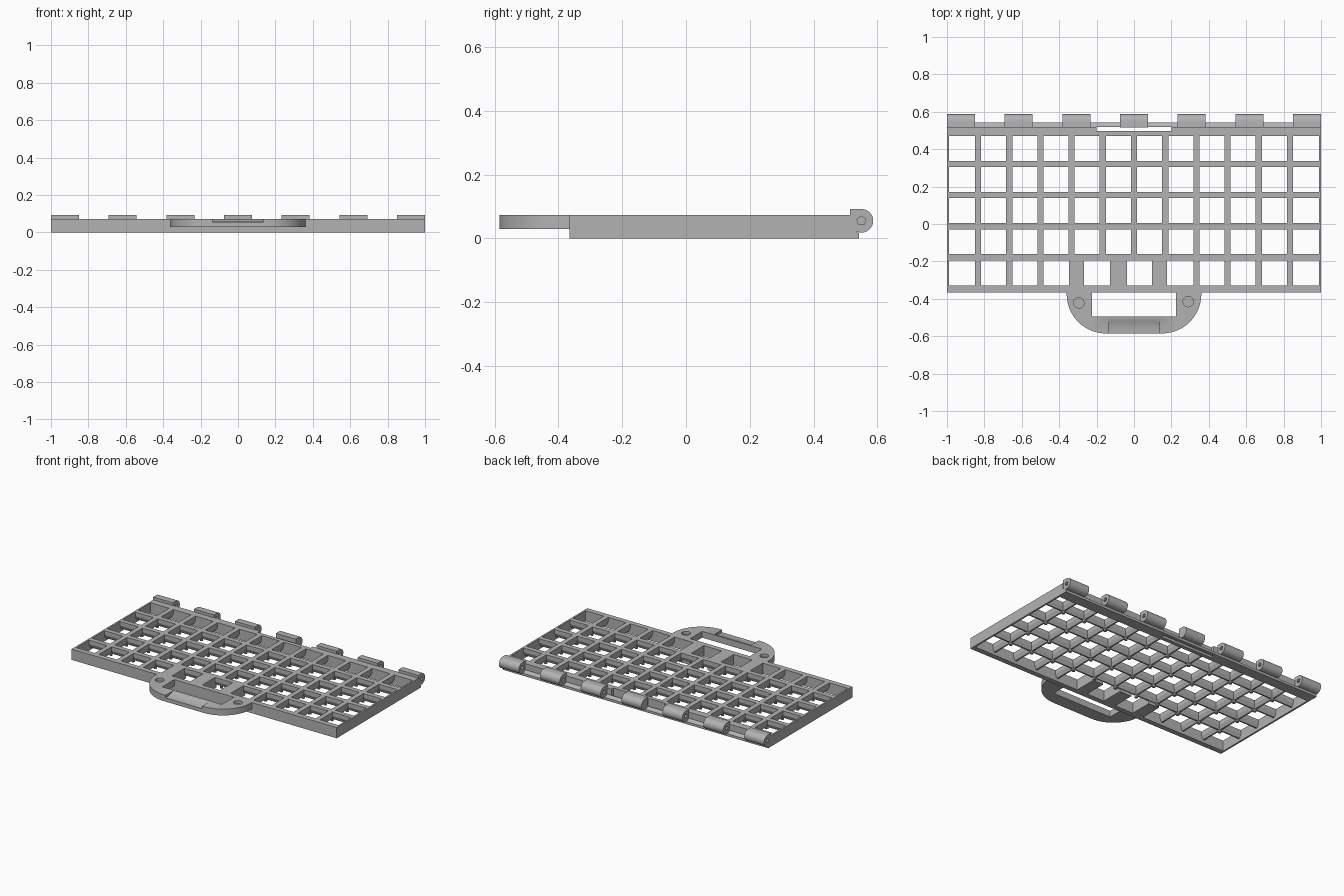
import bpy, bmesh, math
from mathutils import Matrix

if "Cube" in bpy.data.objects:
    bpy.data.objects.remove(bpy.data.objects["Cube"], do_unlink=True)

TOP = 0.073
grey = bpy.data.materials.new("light grey plastic")
grey.use_nodes = True
grey.diffuse_color = (0.45, 0.45, 0.45, 1)
grey.node_tree.nodes["Principled BSDF"].inputs["Base Color"].default_value = (0.45, 0.45, 0.45, 1)


def prism(bm, profile, start, end, axis):
    """Extrude a closed 2D profile along one axis: x uses (y,z), y uses (x,z), z uses (x,y)."""
    def place(p, t):
        return {"x": (t, p[0], p[1]), "y": (p[0], t, p[1]), "z": (p[0], p[1], t)}[axis]
    a = [bm.verts.new(place(p, start)) for p in profile]
    b = [bm.verts.new(place(p, end)) for p in profile]
    n = len(profile)
    faces = [bm.faces.new(a), bm.faces.new(b)]
    for i in range(n):
        j = (i + 1) % n
        faces.append(bm.faces.new((a[i], a[j], b[j], b[i])))
    bmesh.ops.recalc_face_normals(bm, faces=faces)


def box(bm, x0, x1, y0, y1, z0=0, z1=TOP):
    prism(bm, [(x0, y0), (x1, y0), (x1, y1), (x0, y1)], z0, z1, "z")


def arc(cx, cy, r, a0, a1, n):
    angles = [math.radians(a0 + (a1 - a0) * i / n) for i in range(n + 1)]
    return [(cx + r * math.cos(a), cy + r * math.sin(a)) for a in angles]


def finish(name, bm):
    mesh = bpy.data.meshes.new(name)
    bm.to_mesh(mesh)
    bm.free()
    mesh.materials.append(grey)
    obj = bpy.data.objects.new(name, mesh)
    bpy.context.collection.objects.link(obj)
    return obj


def cut(obj, bm):
    cutter = finish("cutter", bm)
    cutter.hide_render = True
    mod = obj.modifiers.new("cut", "BOOLEAN")
    mod.operation = "DIFFERENCE"
    mod.solver = "EXACT"
    mod.object = cutter
    bpy.context.view_layer.objects.active = obj
    bpy.ops.object.modifier_apply(modifier=mod.name)
    bpy.data.objects.remove(cutter, do_unlink=True)


def bar_profile(c):
    """Flat-topped bar whose underside tapers to a narrow ridge."""
    return [(c - 0.0165, TOP), (c + 0.0165, TOP), (c + 0.0165, 0.045),
            (c + 0.005, 0.02), (c - 0.005, 0.02), (c - 0.0165, 0.045)]


# Outer frame, with a slot left open in the rear band
bm = bmesh.new()
box(bm, -1, 1, -0.365, -0.33)
for s in (-1, 1):
    box(bm, *sorted((s * 0.988, s)), -0.33, 0.47)
    box(bm, *sorted((s * 0.2, s)), 0.497, 0.519)
box(bm, -1, 1, 0.47, 0.497)
finish("outer_frame", bm)

# Hollowed rear lip that clears the mating hinge
bm = bmesh.new()
lip = [(0.519, 0), (0.543, 0)] + arc(0.55, 0.055, 0.039, 260, 218, 6)
lip.append((0.519, 0.031))
prism(bm, lip, -1, 1, "x")
finish("hinge_lip", bm)

# Lattice bars
rows = [-0.178 + 0.1663 * i for i in range(4)]
columns = [i / 6 for i in range(-5, 6)]
bm = bmesh.new()
for y in rows:
    prism(bm, bar_profile(y), -0.99, 0.99, "x")
for x in columns:
    over_handle = -0.4 < x < 0.2
    prism(bm, bar_profile(x), rows[0] if over_handle else -0.34, 0.475, "y")
finish("lattice_bars", bm)

# Small studs under the crossings
bm = bmesh.new()
for x in columns:
    for y in rows:
        bmesh.ops.create_cone(bm, cap_ends=True, segments=10, radius1=0.011, radius2=0.011,
                              depth=0.05, matrix=Matrix.Translation((x, y, 0.03)))
finish("crossing_studs", bm)

# Solid ribs that reinforce the lattice behind the handle
bm = bmesh.new()
for x0, x1 in ((-0.348, -0.267), (-0.128, -0.037), (0.096, 0.176)):
    box(bm, x0, x1, -0.34, rows[0])
finish("handle_ribs", bm)

# Hinge knuckles with blind five-sided pin holes
bm = bmesh.new()
knuckle = [(0.515, 0.092)] + arc(0.55, 0.055, 0.037, 90, -105, 20) + [(0.515, 0.02)]
for i in range(-3, 4):
    c = 0.3083 * i
    prism(bm, knuckle, c - 0.075, c + 0.075, "x")
knuckles = finish("hinge_knuckles", bm)
bm = bmesh.new()
pin = arc(0.55, 0.055, 0.015, 90, 378, 4)
for s in (-1, 1):
    prism(bm, pin, s * 0.15, s * 1.1, "x")
cut(knuckles, bm)

# Carrying handle: a rounded loop
bm = bmesh.new()
outer = [(-0.36, -0.36)] + arc(-0.15, -0.375, 0.21, 180, 270, 16)
outer += arc(0.15, -0.375, 0.21, 270, 360, 16) + [(0.36, -0.36)]
inner = [(0.225, -0.36), (0.225, -0.495), (-0.225, -0.495), (-0.225, -0.36)]
prism(bm, outer + inner, 0.03, TOP, "z")
handle = finish("handle", bm)

# Finger scoop at the front and round recesses at both ends
bm = bmesh.new()
scoop = [(-0.505, 0.1), (-0.505, TOP), (-0.52, 0.066), (-0.54, 0.06),
         (-0.56, 0.056), (-0.6, 0.055), (-0.6, 0.1)]
prism(bm, scoop, -0.137, 0.137, "x")
for x, y in ((-0.295, -0.422), (0.29, -0.415)):
    prism(bm, arc(x, y, 0.028, 0, 345, 23), 0.053, 0.1, "z")
cut(handle, bm)

# Smooth the round parts and keep hard edges
bpy.ops.object.select_all(action="DESELECT")
for obj in (knuckles, handle, bpy.data.objects["hinge_lip"], bpy.data.objects["crossing_studs"]):
    obj.select_set(True)
bpy.context.view_layer.objects.active = handle
bpy.ops.object.shade_smooth_by_angle(angle=math.radians(30))
